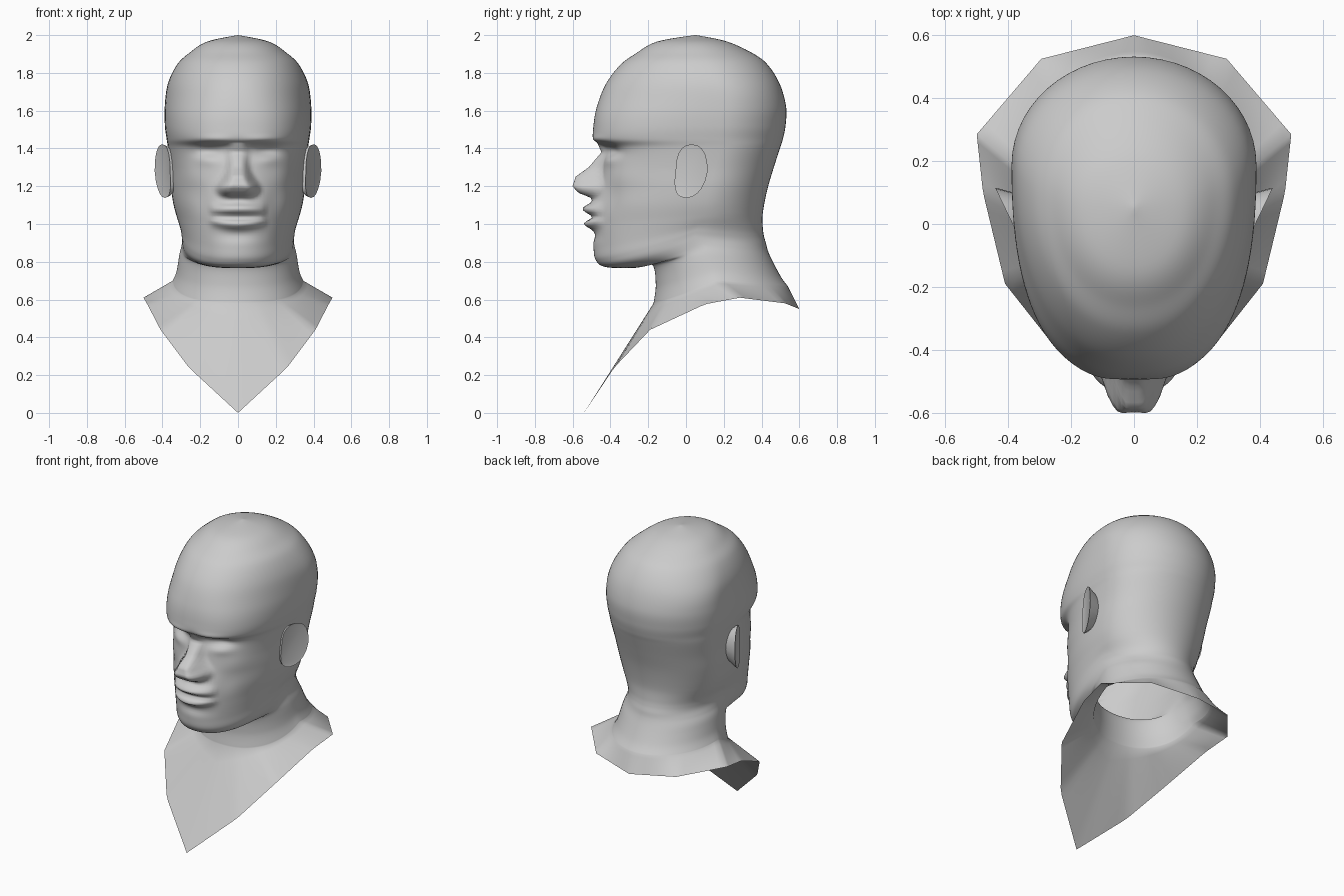
import bpy, bmesh, math

cube = bpy.data.objects.get("Cube")
if cube:
    bpy.data.objects.remove(cube, do_unlink=True)

grey = bpy.data.materials.new("plain grey")
grey.use_nodes = True
grey.diffuse_color = (0.6, 0.6, 0.6, 1)
grey.node_tree.nodes["Principled BSDF"].inputs["Base Color"].default_value = (0.6, 0.6, 0.6, 1)

# Level sections of the skull: z, front y, back y, half width
SKULL = [(2.00, .045, .055, .002), (1.965, -.155, .22, .165), (1.90, -.27, .36, .265),
         (1.84, -.35, .435, .325), (1.74, -.425, .497, .372), (1.62, -.472, .53, .388),
         (1.52, -.49, .527, .387), (1.45, -.488, .513, .378), (1.40, -.437, .497, .370),
         (1.30, -.445, .465, .360), (1.20, -.465, .435, .355)]
# Tilted sections of jaw and neck: front z, side z, front y, back y, half width
JAW = [(1.10, 1.11, -.495, .415, .343), (.99, 1.04, -.495, .405, .324),
       (.88, .99, -.49, .407, .306), (.81, .96, -.478, .413, .300),
       (.772, .93, -.425, .423, .297), (.768, .89, -.27, .433, .298),
       (.785, .84, -.18, .455, .310), (.68, .75, -.16, .503, .325),
       (.58, .70, -.172, .54, .345)]
RINGS = [(r[0],) + r for r in SKULL] + JAW
# Lower rim of the bust, front to back
RIM = [(0, -.54, 0), (.26, -.38, .24), (.41, -.19, .44), (.48, .1, .575),
       (.5, .285, .61), (.295, .525, .58), (0, .6, .55)]
# Nose ridge: z, y
NOSE = [(1.43, -.47), (1.38, -.447), (1.30, -.515), (1.25, -.585),
        (1.20, -.60), (1.165, -.57), (1.14, -.505), (1.11, -.49)]
FRONT, BACK, SUB = 30, 14, 8


def catmull(a, b, c, d, t):
    return tuple(.5 * (2 * q + (r - p) * t + (2 * p - 5 * q + 4 * r - s) * t * t
                       + (3 * q - p - 3 * r + s) * t ** 3) for p, q, r, s in zip(a, b, c, d))


def mix(p, q, t):
    return tuple(a + (b - a) * t for a, b in zip(p, q))


def bell(v, centre, size):
    return math.exp(-((v - centre) / size) ** 2)


def step(a, b, v):
    t = min(1, max(0, (v - a) / (b - a)))
    return t * t * (3 - 2 * t)


def relief(x, y, z):
    """Push the face surface into eyes, nose, lips and chin."""
    if y > -.1 or not .8 < z < 1.5:
        return y
    y += .035 * bell(x, .15, .075) * bell(z, 1.385, .04)      # eye sockets
    y -= .014 * bell(x, .16, .06) * bell(z, 1.345, .03)       # eyelids
    y -= .012 * bell(x, .13, .10) * bell(z, 1.445, .022)      # brows
    y -= .015 * bell(x, .25, .07) * bell(z, 1.25, .07)        # cheekbones
    y += .012 * bell(x, .19, .05) * bell(z, 1.12, .07)        # cheek hollows
    if x < .15:
        lip = math.sqrt(1 - (x / .15) ** 2)
        y -= .052 * lip * bell(z, 1.08 - .25 * x * x, .028)   # upper lip
        y -= .046 * lip * bell(z, 1.0 + .8 * x * x, .024)     # lower lip
        y += .012 * lip * bell(z, 1.037, .010)                # mouth line
        y += .012 * bell(x, 0, .1) * bell(z, .94, .03)        # dip above chin
    core = .018 + .025 * bell(z, 1.18, .06)
    outer = .068 + .06 * bell(z, 1.19, .07)
    for p, q in zip(NOSE, NOSE[1:]):
        if q[0] <= z < p[0]:
            ridge = mix(p, q, (p[0] - z) / (p[0] - q[0]))[1]
            y += min(0, ridge - y) * (1 - step(core, outer, x))
    return y - .02 * bell(x, .085, .025) * bell(z, 1.19, .028)  # nostril wings


def half_ring(ring):
    """Section from front to back, squarer in front at brow height."""
    zf, zs, yf, yb, w = ring
    zb = zs - .03 * (1 - step(.93, 1.05, zs))
    widest = .46 + .2 * step(.8, 1.06, zs) - .11 * step(1.65, 1.97, zs)
    yw = yf + (yb - yf) * widest
    n = 2.1 + .45 * bell(zf, 1.48, .2)
    pts = []
    for i in range(FRONT + 1):
        a = math.pi / 2 * (i / FRONT) ** 1.25
        s, c = math.sin(a) ** (2 / n), max(0, math.cos(a)) ** (2 / n)
        x, y = w * s, yw - (yw - yf) * c
        z = zf + (zs - zf) * (1 - c) ** 1.3
        pts.append((x, relief(x, y, z), z))
    for i in range(1, BACK + 1):
        a = math.pi / 2 * i / BACK
        s, c = math.sin(a), math.cos(a)
        pts.append((w * c if i < BACK else 0, yw + (yb - yw) * s, zs + (zb - zs) * s))
    return pts


def half_rim():
    """Rim points: four straight spans in front, two behind."""
    pts = []
    for i in range(FRONT + BACK + 1):
        u = 4 * i / FRONT if i <= FRONT else 4 + 2 * (i - FRONT) / BACK
        k = min(5, int(u))
        pts.append(mix(RIM[k], RIM[k + 1], u - k))
    return pts


def skin(bm, loops):
    for lo, hi in zip(loops, loops[1:]):
        for i in range(len(lo)):
            j = (i + 1) % len(lo)
            bm.faces.new((lo[i], lo[j], hi[j], hi[i]))
    bm.faces.new(loops[0])


def finish(name, bm, angle):
    bmesh.ops.recalc_face_normals(bm, faces=bm.faces)
    me = bpy.data.meshes.new(name)
    bm.to_mesh(me)
    bm.free()
    me.materials.append(grey)
    ob = bpy.data.objects.new(name, me)
    bpy.context.collection.objects.link(ob)
    bpy.ops.object.select_all(action='DESELECT')
    ob.select_set(True)
    bpy.context.view_layer.objects.active = ob
    bpy.ops.object.shade_smooth_by_angle(angle=math.radians(angle))


# Head, neck and bust as one loft, open at the bottom
halves = []
for k in range(len(RINGS) - 1):
    a, b = RINGS[max(0, k - 1)], RINGS[k]
    c, d = RINGS[k + 1], RINGS[min(len(RINGS) - 1, k + 2)]
    for j in range(SUB):
        halves.append(half_ring(catmull(a, b, c, d, j / SUB)))
base, rim = half_ring(RINGS[-1]), half_rim()
for j in range(7):
    halves.append([mix(p, q, j / 6) for p, q in zip(base, rim)])

bm = bmesh.new()
skin(bm, [[bm.verts.new(p) for p in h + [(-x, y, z) for x, y, z in h[-2:0:-1]]]
          for h in halves])
finish("head_and_bust", bm, 180)

# Ears: thin angled wedges, rounded on top and narrowing to the lobe
EAR_SIDES = 20


def ear_loop(bm, side, scale, lift, slope):
    loop = []
    for i in range(EAR_SIDES):
        a = 2 * math.pi * i / EAR_SIDES
        s, c = math.sin(a), math.cos(a)
        y = (.085 * math.copysign(abs(c) ** .85, c) - .03 * max(0, -s)) * scale
        z = .142 * math.copysign(abs(s) ** .85, s) * scale
        loop.append(bm.verts.new((side * (.362 + lift + slope * (y + .08)), .03 + y, 1.28 + z)))
    return loop


for side, name in ((1, "left_ear"), (-1, "right_ear")):
    bm = bmesh.new()
    layers = [ear_loop(bm, side, .72, -.045, .25), ear_loop(bm, side, .96, -.012, .47),
              ear_loop(bm, side, 1, 0, .48), ear_loop(bm, side, .88, -.004, .49)]
    skin(bm, layers)
    bm.faces.new(layers[-1])
    finish(name, bm, 50)
